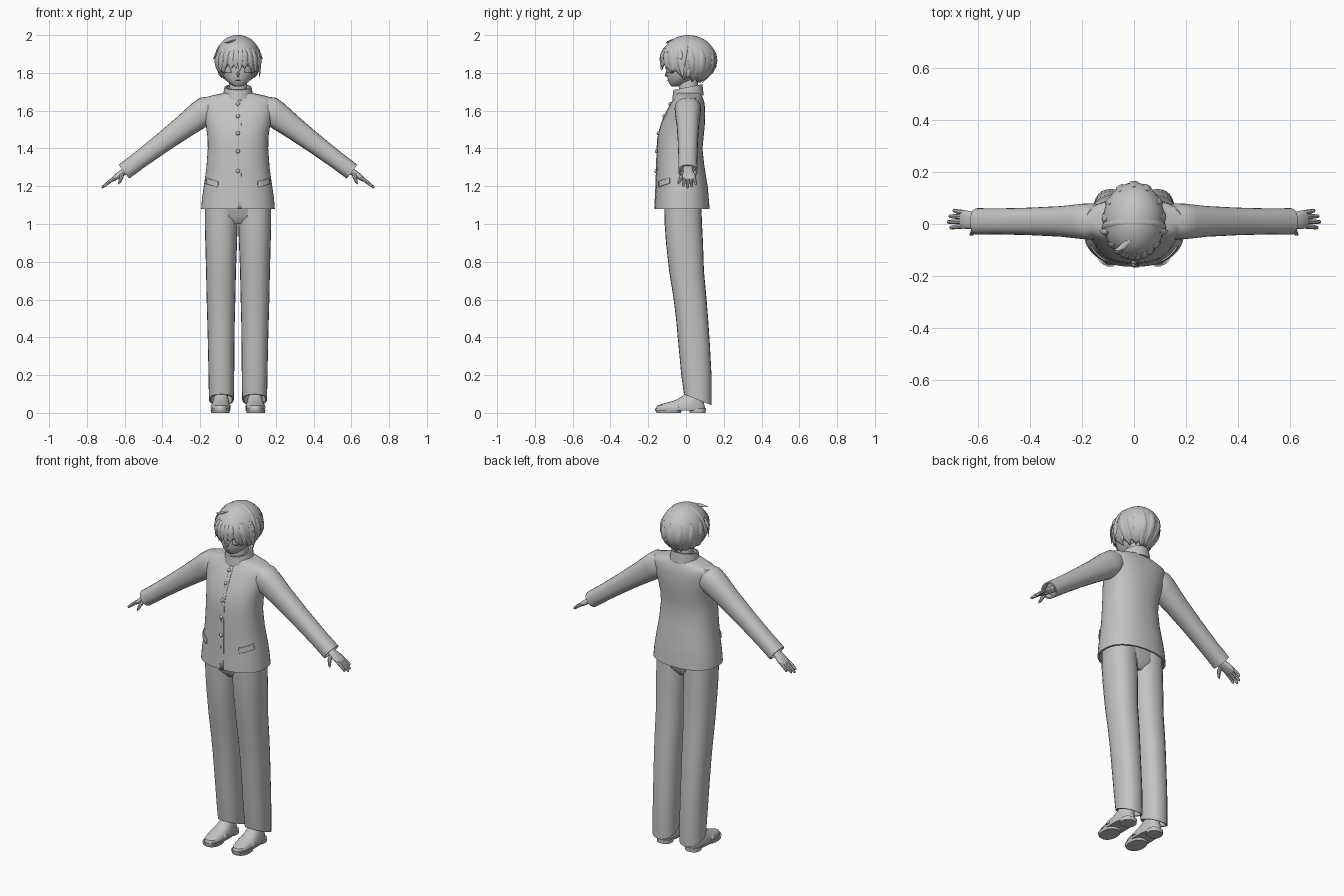
import bpy, bmesh, math
from mathutils import Vector, Matrix

if "Cube" in bpy.data.objects:
    bpy.data.objects.remove(bpy.data.objects["Cube"])

GREY = bpy.data.materials.new("plain_grey")
GREY.diffuse_color = (0.55, 0.55, 0.55, 1)
GREY.use_nodes = True
GREY.node_tree.nodes["Principled BSDF"].inputs["Base Color"].default_value = GREY.diffuse_color


def finish(name, bm, mirror=False, thick=0, angle=40):
    """Turn a bmesh into a smooth shaded, optionally mirrored object."""
    bmesh.ops.remove_doubles(bm, verts=bm.verts, dist=0.0001)
    bmesh.ops.recalc_face_normals(bm, faces=bm.faces)
    me = bpy.data.meshes.new(name)
    bm.to_mesh(me)
    bm.free()
    me.materials.append(GREY)
    me.shade_smooth()
    me.set_sharp_from_angle(angle=math.radians(angle))
    ob = bpy.data.objects.new(name, me)
    bpy.context.collection.objects.link(ob)
    if thick:
        m = ob.modifiers.new("Thickness", 'SOLIDIFY')
        m.thickness = thick
        m.offset = -1
    if mirror:
        ob.modifiers.new("Mirror", 'MIRROR').use_axis[0] = True
    return ob


def skin(bm, rows, cap=True):
    """Bridge closed rows of points."""
    vr = [[bm.verts.new(p) for p in r] for r in rows]
    n = len(rows[0])
    for a, b in zip(vr, vr[1:]):
        for i in range(n):
            j = (i + 1) % n
            bm.faces.new((a[i], a[j], b[j], b[i]))
    if cap:
        bm.faces.new(vr[0])
        bm.faces.new(vr[-1])


def oval(ring, ang, power=2.3, off=0):
    """Point on an oval ring (z, cx, cy, rx, ry, slant)."""
    z, cx, cy, rx, ry = ring[:5]
    sl = ring[5] if len(ring) > 5 else 0
    c, s = math.cos(ang), math.sin(ang)
    e = 2 / power
    x = (rx + off) * math.copysign(abs(c) ** e, c)
    y = (ry + off) * math.copysign(abs(s) ** e, s)
    return Vector((cx + x, cy + y, z + sl * y))


def loft(name, rings, n=32, power=2.3, mat=None, **kw):
    bm = bmesh.new()
    skin(bm, [[oval(r, 2 * math.pi * i / n, power) for i in range(n)] for r in rings])
    if mat:
        bmesh.ops.transform(bm, matrix=mat, verts=bm.verts)
    return finish(name, bm, **kw)


def ring_at(rings, z):
    for a, b in zip(rings, rings[1:]):
        if a[0] <= z <= b[0]:
            t = (z - a[0]) / (b[0] - a[0])
            return [p + (q - p) * t for p, q in zip(a, b)]
    return rings[-1]


def patch(name, rings, a0, a1, z0, z1, off, n=8, drop=0, **kw):
    """Thin plate that follows a lofted surface."""
    bm = bmesh.new()
    g = [[bm.verts.new(oval(ring_at(rings, z0 + (z1 - z0) * j / n + drop * i / n),
                            math.radians(a0 + (a1 - a0) * i / n), off=off))
          for i in range(n + 1)] for j in range(n + 1)]
    for j in range(n):
        for i in range(n):
            bm.faces.new((g[j][i], g[j][i + 1], g[j + 1][i + 1], g[j + 1][i]))
    return finish(name, bm, thick=0.006, **kw)


def tube(name, pts, radii, flat=1.0, side=(0, 1, 0), n=8, **kw):
    """Tapered tube along points; flat squashes it across the side axis."""
    pts = [Vector(p) for p in pts]
    rows = []
    for i, p in enumerate(pts):
        d = (pts[min(i + 1, len(pts) - 1)] - pts[max(i - 1, 0)]).normalized()
        s = Vector(side)
        s = (s - d * s.dot(d)).normalized()
        u = d.cross(s)
        rows.append([p + radii[i] * (s * math.cos(t) + u * flat * math.sin(t))
                     for t in (2 * math.pi * k / n for k in range(n))])
    bm = bmesh.new()
    skin(bm, rows)
    return finish(name, bm, **kw)


# Jacket body with a hollow hem
JACKET = [(1.08, 0, -.02, .195, .145), (1.14, 0, -.021, .19, .141), (1.2, 0, -.022, .181, .137),
          (1.3, 0, -.029, .167, .127), (1.4, 0, -.033, .16, .12), (1.46, 0, -.028, .161, .121),
          (1.52, 0, -.018, .17, .117), (1.57, 0, -.006, .183, .108), (1.62, 0, .005, .194, .095),
          (1.65, 0, .011, .196, .085), (1.668, 0, .014, .185, .074), (1.682, 0, .014, .13, .07),
          (1.695, 0, .012, .07, .065)]
loft("jacket_body", [(1.11, 0, -.02, .17, .12), (1.08, 0, -.02, .185, .135)] + JACKET, n=48)
patch("front_placket", JACKET, -90, -86, 1.08, 1.66, .003, n=14)
patch("pocket_flap", JACKET, -58, -24, 1.195, 1.225, .006, drop=.02, mirror=True)

# Buttons down the front
for i, z in enumerate((1.635, 1.57, 1.48, 1.385, 1.28)):
    bm = bmesh.new()
    bmesh.ops.create_uvsphere(bm, u_segments=12, v_segments=8, radius=.011)
    p = oval(ring_at(JACKET, z), -math.pi / 2)
    bmesh.ops.transform(bm, matrix=Matrix.Translation(p), verts=bm.verts)
    finish(f"button_{i + 1}", bm)

# Standing collar, lower at the front
loft("collar", [(1.665, 0, .01, .082, .083, .2), (1.69, 0, .01, .078, .081, .2),
                (1.725, 0, .01, .071, .077, .2), (1.725, 0, .01, .062, .068, .2),
                (1.69, 0, .01, .06, .066, .2)], power=2)
loft("neck", [(1.66, 0, .015, .05, .052), (1.8, 0, .01, .045, .05)], power=2)

# Sleeves, built along the arm axis
X, Z = Vector((.6, 0, .8)), Vector((.8, 0, -.6))
Y = Z.cross(X)
ARM = Matrix(((X.x, Y.x, Z.x, .12), (X.y, Y.y, Z.y, .01), (X.z, Y.z, Z.z, 1.64), (0, 0, 0, 1)))
loft("sleeve", [(0, 0, 0, .045, .05), (.05, 0, 0, .072, .07), (.1, 0, 0, .073, .068),
                (.2, 0, 0, .063, .059), (.35, 0, 0, .053, .053), (.5, 0, 0, .047, .05),
                (.605, 0, 0, .046, .051), (.605, 0, 0, .038, .043), (.57, 0, 0, .036, .04)],
     n=24, mat=ARM, mirror=True)

# Hands: palm, four fingers and a thumb
loft("palm", [(.56, 0, 0, .02, .026), (.61, 0, -.002, .018, .027), (.64, .002, -.005, .016, .035),
              (.67, .002, -.008, .013, .036), (.683, .002, -.008, .009, .033)],
     n=16, mat=ARM, mirror=True)
for i, (y, spread, tip) in enumerate(((.018, .024, .738), (0, .002, .75), (-.018, -.02, .742), (-.034, -.042, .722))):
    mid = (.672 + tip) / 2
    tube(f"finger_{i + 1}", [ARM @ Vector(p) for p in
         ((.002, y, .665), (.004, (y + spread) / 2, mid), (.002, spread, tip - .006), (0, spread, tip))],
         [.0095, .009, .007, .002], mirror=True)
tube("thumb", [ARM @ Vector(p) for p in
     ((-.002, .015, .62), (-.016, .036, .635), (-.03, .048, .655), (-.036, .052, .668))],
     [.012, .011, .008, .002], mirror=True)

# Trousers
loft("hips", [(1.0, 0, -.015, .09, .06), (1.04, 0, -.016, .165, .093), (1.16, 0, -.018, .165, .1)])
loft("trouser_leg", [(1.12, .087, -.018, .088, .098), (1.0, .089, -.014, .087, .099),
                     (.9, .089, -.008, .084, .098), (.75, .09, .003, .079, .092),
                     (.6, .09, .022, .076, .087), (.5, .09, .032, .073, .085),
                     (.35, .089, .044, .07, .083), (.2, .088, .055, .068, .08),
                     (.07, .088, .062, .066, .073, -.4), (.07, .088, .062, .058, .065, -.4),
                     (.13, .088, .06, .055, .06)], n=24, mirror=True)

# Loafers: heel, front sole, welt, upper, strap
loft("shoe_heel", [(0, .092, .062, .043, .042), (.022, .092, .062, .045, .043)], mirror=True)
loft("shoe_front_sole", [(0, .094, -.092, .048, .064), (.016, .094, -.092, .052, .07)], mirror=True)
loft("shoe_welt", [(.012, .092, -.03, .051, .134), (.024, .092, -.03, .053, .135)], mirror=True)
loft("shoe_upper", [(.022, .092, -.03, .049, .13), (.038, .092, -.027, .049, .126),
                    (.05, .092, -.012, .046, .107), (.065, .091, .016, .042, .076),
                    (.09, .09, .038, .036, .055), (.11, .09, .045, .03, .045)], mirror=True)
tube("shoe_strap", [(.092 + .05 * math.cos(t), -.052, .028 + .036 * math.sin(t))
                    for t in (math.pi * k / 10 for k in range(11))], [.014] * 11, flat=.3, mirror=True)

# Head and face
HEAD = [(1.728, 0, -.06, .015, .015), (1.736, 0, -.052, .034, .032), (1.755, 0, -.034, .058, .06),
        (1.78, 0, -.014, .077, .086), (1.81, 0, -.004, .089, .1), (1.85, 0, 0, .097, .106),
        (1.91, 0, .002, .094, .103), (1.96, 0, .004, .062, .07)]
loft("head", HEAD, power=2.1)
tube("nose", [(0, -.094, 1.815), (0, -.102, 1.795), (0, -.108, 1.786), (0, -.096, 1.78)],
     [.004, .008, .006, .004], side=(1, 0, 0))
patch("eye", HEAD, -70, -46, 1.803, 1.833, .002, mirror=True)
patch("upper_eyelid", HEAD, -72, -42, 1.833, 1.84, .005, mirror=True)
patch("mouth", HEAD, -98, -82, 1.7585, 1.7615, .002)
tube("ear", [(.085, .01, 1.775), (.096, .012, 1.79), (.1, .016, 1.815), (.098, .018, 1.83)],
     [.006, .012, .016, .008], flat=.5, mirror=True)


# Hair cap with a jagged lower edge
def hair_point(a, z):
    h = max(-1, min(1, (z - 1.87) / .13))
    r = math.sqrt(1 - h * h)
    return Vector((.119 * r * math.cos(a), .013 + .147 * r * math.sin(a), z))


N, ROWS = 96, 18
bm = bmesh.new()
rows = []
for j in range(ROWS + 1):
    row = []
    for i in range(N):
        a = 2 * math.pi * i / N
        s = math.sin(a)
        low = 1.775 + (.075 * s * s if s < 0 else -.025 * s)     # fringe high, nape low
        saw = abs((i % 8) - 4) / 4
        low += (.034 if s < .4 else .014) * (saw - .5)
        tmax = math.acos(max(-1, (low - 1.87) / .13))
        p = hair_point(a, 1.87 + .13 * math.cos(tmax * j / ROWS))
        k = 1 + .05 * max(0, j / ROWS - .75) * 4 * (1 - saw)     # tips flick outward
        row.append(Vector((p.x * k, p.y * k, p.z)))
    rows.append(row)
skin(bm, rows, cap=False)
finish("hair_cap", bm, thick=.009, angle=50)

# Ridge where the front hair overlaps the back hair
tube("hair_ridge", [(.12 * math.cos(t), -.012 + .02 * math.sin(t), 1.868 + .128 * math.sin(t))
                    for t in (math.pi * (k / 24 * 1.24 - .12) for k in range(25))],
     [.003] + [.012] * 23 + [.003], flat=.4)

# Fringe and side locks laid over the cap: start angle, end angle, end height
LOCKS = [(-118, -128, 1.825), (-106, -110, 1.815), (-94, -96, 1.82), (-82, -86, 1.808),
         (-72, -72, 1.82), (-60, -54, 1.815), (-135, -146, 1.80), (-44, -35, 1.80),
         (-160, -168, 1.775), (-20, -12, 1.775), (178, 172, 1.775), (4, 10, 1.775),
         (150, 146, 1.76), (30, 34, 1.76), (120, 112, 1.745), (62, 68, 1.745), (90, 90, 1.738)]
for i, (a0, a1, z1) in enumerate(LOCKS):
    pts = []
    for k in range(7):
        t = k / 6
        a, z = math.radians(a0 + (a1 - a0) * t), 1.93 + (z1 - 1.93) * t
        p = hair_point(a, max(z, 1.85) if a0 < 0 and a0 > -150 else max(z, 1.752))
        pts.append((p.x, p.y, z))
    a = math.radians(a0)
    tube(f"hair_lock_{i + 1}", pts, [.006, .014, .018, .018, .015, .009, .001],
         flat=.35, side=(-math.sin(a), math.cos(a), 0))

# Stray locks on the crown and at the temples
tube("stray_lock", [(-.015, -.06, 1.975), (-.04, -.085, 1.966), (-.06, -.098, 1.96), (-.075, -.1, 1.962)],
     [.012, .012, .008, .001], flat=.5)
tube("temple_lock", [(.105, -.03, 1.925), (.117, -.03, 1.9), (.124, -.028, 1.88), (.133, -.026, 1.872)],
     [.004, .012, .008, .001], flat=.5, mirror=True)
